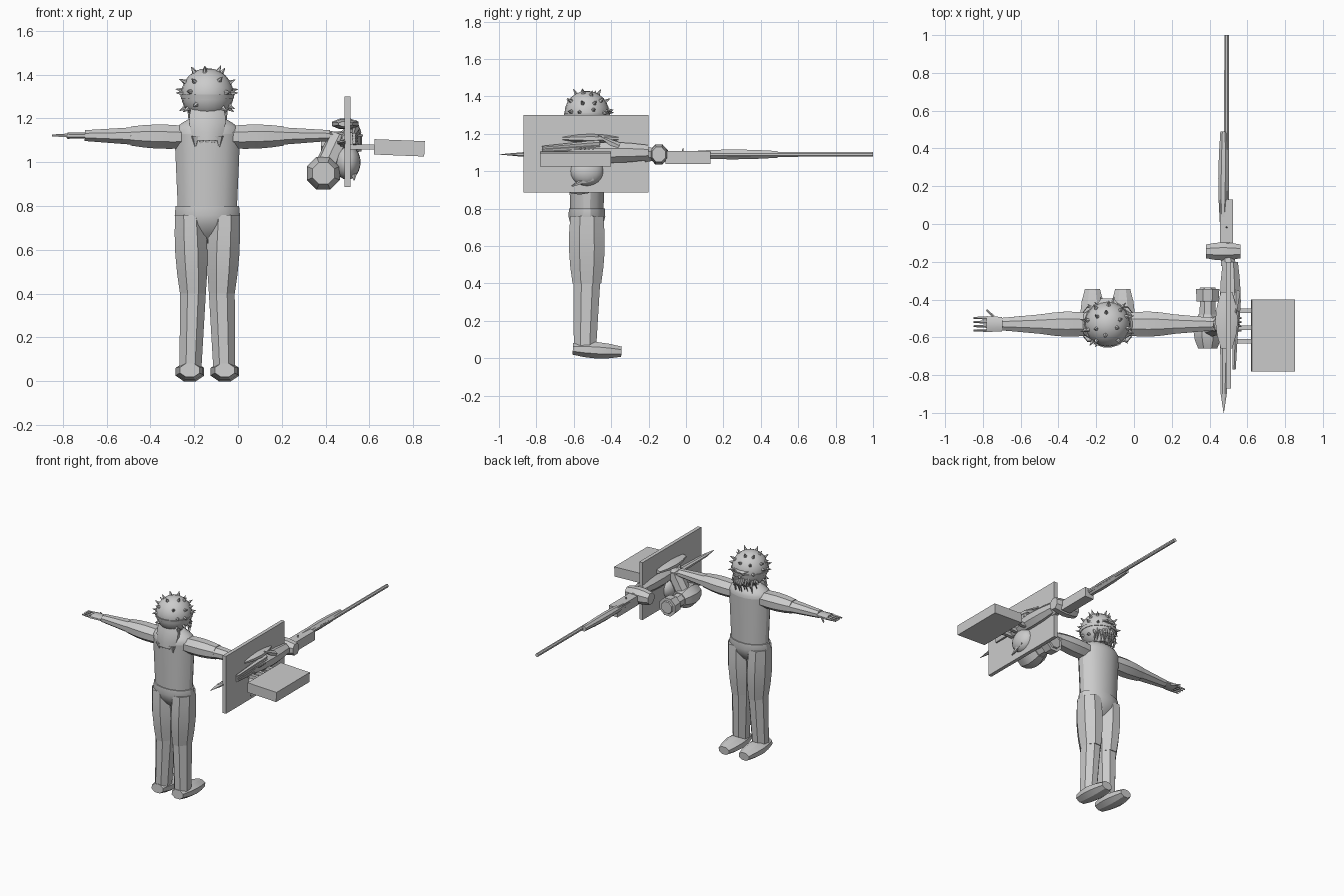
import bpy, bmesh, math, random
from mathutils import Vector, Matrix

if "Cube" in bpy.data.objects:
    bpy.data.objects.remove(bpy.data.objects["Cube"], do_unlink=True)
random.seed(4)

# Main anchors: body centre, gun axis and underslung drum axis
BODY = Vector((-.14, -.53, 0))
HEAD = BODY + Vector((0, 0, 1.31))
HEAD_RADIUS = .12
GUN = Vector((.49, 0, 1.09))
DRUM = Vector((.39, 0, .95))
RIGHT, BACK, UP = Vector((1, 0, 0)), Vector((0, 1, 0)), Vector((0, 0, 1))

grey = bpy.data.materials.new("plain_grey")
grey.use_nodes = True
grey.diffuse_color = (.6, .6, .6, 1)
grey.node_tree.nodes["Principled BSDF"].inputs["Base Color"].default_value = grey.diffuse_color


def finish(name, bm, smooth_angle=30):
    bmesh.ops.recalc_face_normals(bm, faces=bm.faces)
    mesh = bpy.data.meshes.new(name)
    bm.to_mesh(mesh)
    bm.free()
    mesh.materials.append(grey)
    part = bpy.data.objects.new(name, mesh)
    bpy.context.collection.objects.link(part)
    bpy.ops.object.select_all(action="DESELECT")
    part.select_set(True)
    bpy.context.view_layer.objects.active = part
    bpy.ops.object.shade_smooth_by_angle(angle=math.radians(smooth_angle))


def tube(name, start, end, radius, end_radius, bulge=0, squash=1, sides=8, steps=4):
    """Tapered tube whose middle swells by bulge; squash scales its depth or height."""
    bm = bmesh.new()
    direction = (end - start).normalized()
    vertical = abs(direction.z) > .9
    side = RIGHT if vertical else direction.cross(UP).normalized()
    depth = BACK if vertical else side.cross(direction)
    rings = []
    for step in range(steps + 1):
        t = step / steps
        size = radius + (end_radius - radius) * t + bulge * math.sin(math.pi * t)
        size /= math.cos(math.pi / sides)
        centre = start.lerp(end, t)
        turns = [math.tau * (i + .5) / sides for i in range(sides)]
        rings.append([bm.verts.new(centre + size * (side * math.cos(a) + depth * squash * math.sin(a)))
                      for a in turns])
    for low, high in zip(rings, rings[1:]):
        for i in range(sides):
            bm.faces.new((low[i - 1], low[i], high[i], high[i - 1]))
    bm.faces.new(rings[0])
    bm.faces.new(rings[-1])
    finish(name, bm)


def spikes(name, segments, radius, tip, sides=5):
    """One object holding a tapered cone for every (start, end) pair."""
    bm = bmesh.new()
    for start, end in segments:
        along = end - start
        turn = along.to_track_quat("Z", "Y").to_matrix().to_4x4()
        bmesh.ops.create_cone(bm, cap_ends=True, segments=sides, radius1=radius, radius2=tip,
                              depth=along.length, matrix=Matrix.Translation((start + end) / 2) @ turn)
    finish(name, bm)


def box(name, centre, size, tilt=0):
    bm = bmesh.new()
    place = Matrix.Translation(centre) @ Matrix.Rotation(tilt, 4, "Y")
    bmesh.ops.create_cube(bm, size=1, matrix=place @ Matrix.Diagonal((*size, 1)))
    finish(name, bm)


def ball(name, centre, size):
    bm = bmesh.new()
    place = Matrix.Translation(centre) @ Matrix.Diagonal((*size, 1))
    bmesh.ops.create_uvsphere(bm, u_segments=20, v_segments=12, radius=1, matrix=place)
    finish(name, bm)


def body(x=0, y=0, z=0):
    return BODY + Vector((x, y, z))


def gun(x=0, y=0, z=0):
    return GUN + Vector((x, y, z))


def drum(y):
    return DRUM + BACK * y


# Torso, neck and pelvis
tube("torso", body(z=.79), body(z=1.13), radius=.135, end_radius=.15, squash=.66, sides=16)
tube("shoulders", body(z=1.13), body(z=1.2), radius=.15, end_radius=.08, bulge=.02, squash=.66, sides=16)
tube("neck", body(z=1.18), body(z=1.28), radius=.06, end_radius=.05, sides=12)
tube("pelvis", body(z=.8), body(z=.63), radius=.145, end_radius=.02, bulge=.05, squash=.66, sides=16)

# Legs, feet, arms and hands, mirrored about the body centre
for label, s in (("right", -1), ("left", 1)):
    hip, knee, ankle = body(s * .08, z=.76), body(s * .066, z=.4), body(s * .077, -.01, .06)
    tube(label + "_thigh", hip, knee, radius=.068, end_radius=.059, bulge=.01, squash=1.3)
    tube(label + "_shin", knee, ankle, radius=.059, end_radius=.05, squash=1.2)
    tube(label + "_foot", body(s * .08, -.075, .05), body(s * .08, .185, .035),
         radius=.045, end_radius=.04, bulge=.022, squash=.68)

    shoulder, elbow, wrist = body(s * .1, z=1.115), body(s * .35, z=1.12), body(s * .56, z=1.122)
    tube(label + "_upper_arm", shoulder, elbow, radius=.06, end_radius=.052, bulge=.01, squash=.84)
    tube(label + "_forearm", elbow, wrist, radius=.052, end_radius=.033, squash=.75)
    knuckles = wrist + RIGHT * s * .08
    tube(label + "_palm", wrist, knuckles, radius=.038, end_radius=.042, squash=.35)
    fingers = [(knuckles + BACK * spread, knuckles + RIGHT * s * .07 + BACK * spread)
               for spread in (-.033, -.011, .011, .033)]
    fingers.append((wrist, wrist + Vector((s * .08, .075, -.01))))
    spikes(label + "_fingers", fingers, radius=.009, tip=.005)

# Head, helmet rim and jaw
ball("head", HEAD, [HEAD_RADIUS] * 3)
tube("helmet_rim", HEAD - UP * .02, HEAD, radius=.12, end_radius=.124, sides=20)
tube("jaw", body(y=.035, z=1.2), body(y=.01, z=1.3), radius=.04, end_radius=.09, bulge=.01, sides=12)

# Spikes in rings around the dome, leaving the middle of the back clear
head_spikes = []
for latitude, count in ((-28, 11), (5, 12), (32, 10), (58, 6)):
    for i in range(count):
        turn = math.tau * (i + random.uniform(.3, .7)) / count
        rise = math.radians(latitude + random.uniform(-6, 6))
        out = Vector((math.cos(rise) * math.cos(turn), math.cos(rise) * math.sin(turn), math.sin(rise)))
        if out.y > -.8 or abs(out.x) > .4:
            head_spikes.append((HEAD + out * HEAD_RADIUS * .9, HEAD + out * HEAD_RADIUS * 1.24))
spikes("head_spikes", head_spikes, radius=.015, tip=.001)

# Face: visor, nose and a curtain of hanging strands
tube("visor", HEAD + Vector((0, .06, .025)), HEAD + Vector((0, .135, .01)),
     radius=.085, end_radius=.035, squash=.16)
face = HEAD + BACK * .1
spikes("nose", [(face - UP * .02, face + Vector((0, .03, -.03)))], radius=.02, tip=.006)
upper_strands, lower_strands = [], []
for i in range(12):
    across = i / 5.5 - 1
    root = face + Vector((across * .085, -across * across * .05, random.uniform(-.03, .01)))
    bend = root + Vector((0, .02, -.06))
    upper_strands.append((root, bend))
    lower_strands.append((bend, bend - Vector((0, random.uniform(.01, .03), .06))))
spikes("upper_strands", upper_strands, radius=.009, tip=.008)
spikes("lower_strands", lower_strands, radius=.008, tip=.001)

# Hair falling behind the neck, ending in pointed locks
tube("back_hair", body(y=-.05, z=1.25), body(y=-.085, z=1.1),
     radius=.075, end_radius=.06, bulge=.015, squash=.45, sides=10)
locks = [body(i * .027, -.09, 1.12) for i in range(-2, 3)]
spikes("hair_locks", [(root, root - UP * .05) for root in locks], radius=.022, tip=.003)

# Shield plate and the slightly tilted side box on its brackets
box("shield_plate", Vector((.5, -.535, 1.093)), (.026, .67, .414))
box("side_box", Vector((.737, -.59, 1.066)), (.23, .38, .07), tilt=.04)
for y in (-.62, -.55, -.46):
    box("box_bracket", gun(.08, y, -.02), (.14, .024, .024))

# Long gun
tube("barrel", gun(y=.1), gun(y=1), radius=.013, end_radius=.012)
tube("handguard", gun(-.02, -.01), gun(-.015, .49), radius=.015, end_radius=.018, bulge=.01)
box("gun_block", gun(y=.01, z=-.016), (.07, .24, .068))
tube("cross_drum", gun(-.11, -.145), gun(.075, -.145), radius=.036, end_radius=.036, bulge=.012, squash=1.1)
tube("receiver", gun(.02, -.62, .01), gun(.02, -.2, .01), radius=.035, end_radius=.04, bulge=.018)
tube("gun_neck", gun(.01, -.22), gun(0, -.1), radius=.04, end_radius=.025)
spikes("front_sight", [(gun(y=-.02), gun(y=-.015, z=.035))], radius=.01, tip=.001)
tube("rear_blade", gun(-.01, -.55), gun(-.015, -.9), radius=.025, end_radius=.016, squash=.7)
tube("blade_point", gun(-.015, -.9), gun(-.015, -1), radius=.016, end_radius=.001, squash=.6)

# Bars, fins and dome on the outer face of the plate
bars = [(gun(.05, -.46, i * .02), gun(.04, -.77, i * .012)) for i in range(4)]
spikes("side_bars", bars, radius=.018, tip=.009)
spikes("side_fins", [(gun(.05, -.36, .04), gun(.05, -.47, .1)),
                     (gun(.04, -.5, -.12), gun(.04, -.61, -.17))], radius=.025, tip=.004)
ball("side_dome", gun(.01, -.53, -.09), (.06, .09, .08))
tube("top_scope", gun(y=-.66, z=.085), gun(y=-.36, z=.085), radius=.03, end_radius=.03, bulge=.03, squash=.4)

# Underslung drum, flared muzzle and mount
tube("under_drum", drum(-.66), drum(-.48), radius=.05, end_radius=.05, bulge=.025)
tube("drum_neck", drum(-.5), drum(-.4), radius=.045, end_radius=.04)
tube("drum_muzzle", drum(-.41), drum(-.345), radius=.058, end_radius=.062)
tube("muzzle_lip", drum(-.35), drum(-.335), radius=.045, end_radius=.04)
tube("drum_mount", drum(-.55), gun(-.02, -.53, .03), radius=.05, end_radius=.05)
